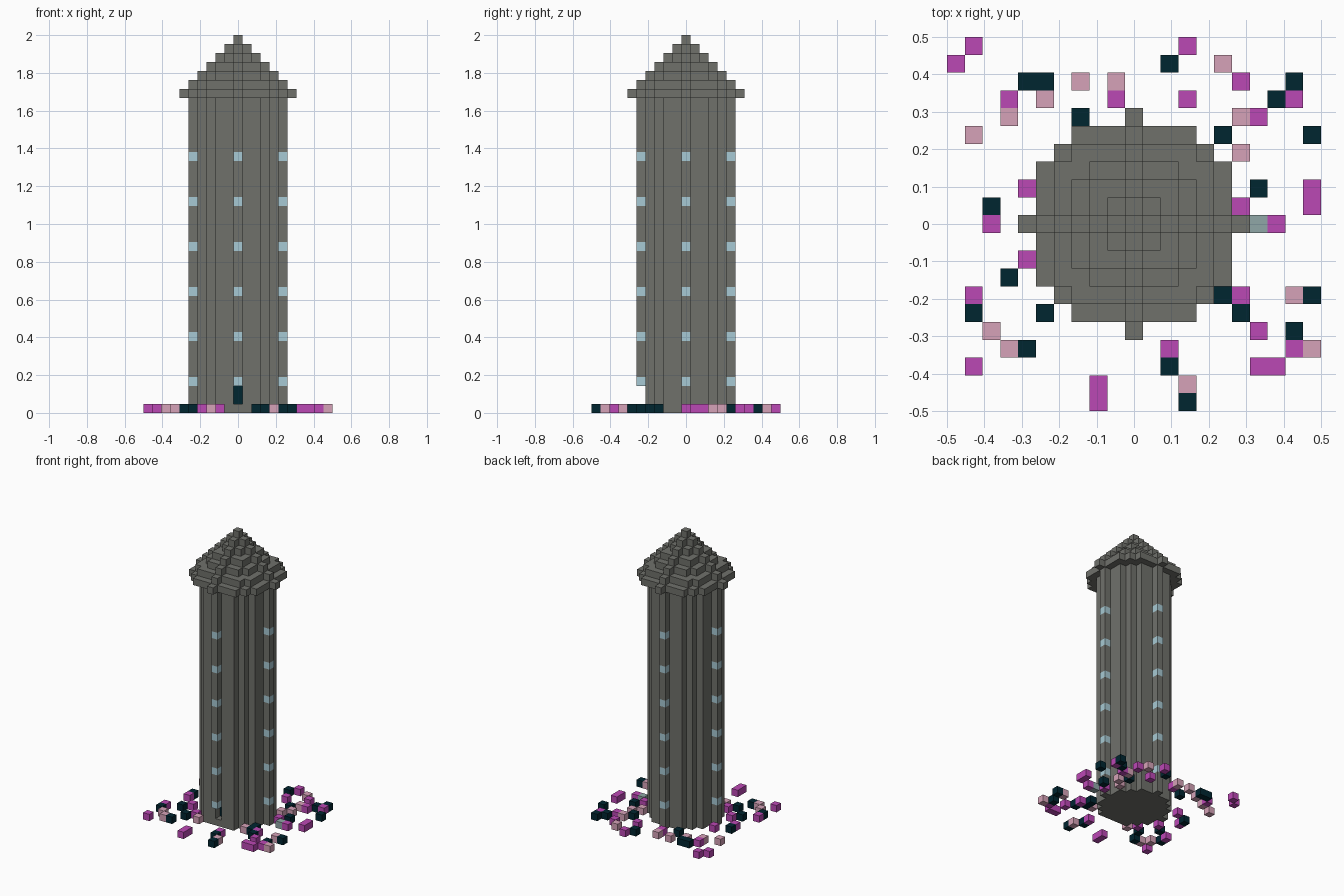
import bpy, bmesh
from mathutils import Vector

if "Cube" in bpy.data.objects:
    bpy.data.objects.remove(bpy.data.objects["Cube"])

U = 2 / 42  # edge of one block


def material(name, rgb):
    m = bpy.data.materials.new(name)
    m.use_nodes = True
    m.diffuse_color = (*rgb, 1)
    m.node_tree.nodes["Principled BSDF"].inputs["Base Color"].default_value = (*rgb, 1)
    return m


MATS = {
    "stone": material("stone grey", (0.162, 0.165, 0.148)),
    "window": material("window blue", (0.39, 0.59, 0.66)),
    "dark": material("dark teal", (0.0, 0.019, 0.03)),
    "magenta": material("magenta", (0.50, 0.065, 0.46)),
    "pink": material("dusty pink", (0.67, 0.365, 0.48)),
    "pale": material("pale teal", (0.28, 0.39, 0.39)),
}
KEYS = list(MATS)
AXES = [Vector(a) for a in ((1, 0, 0), (0, 1, 0), (0, 0, 1))]


def build_blocks(name, cells):
    """Make one mesh from the outer faces of a dict {(x, y, layer): colour key}."""
    bm = bmesh.new()
    for cell, key in cells.items():
        centre = Vector(cell) + AXES[2] / 2
        for k, axis in enumerate(AXES):
            a, b = AXES[(k + 1) % 3] / 2, AXES[(k + 2) % 3] / 2
            for side in (1, -1):
                n = axis * side
                if tuple(int(v) for v in Vector(cell) + n) in cells:
                    continue
                c = centre + n / 2
                quad = [c - a - b, c + a - b, c + a + b, c - a + b][::side]
                face = bm.faces.new([bm.verts.new(p * U) for p in quad])
                face.material_index = KEYS.index(key)
    bmesh.ops.remove_doubles(bm, verts=bm.verts, dist=U / 100)
    # Join flat neighbours of the same colour
    bmesh.ops.dissolve_limit(bm, angle_limit=0.01, verts=bm.verts,
                             edges=bm.edges, delimit={"MATERIAL"})
    mesh = bpy.data.meshes.new(name)
    bm.to_mesh(mesh)
    bm.free()
    for m in MATS.values():
        mesh.materials.append(m)
    obj = bpy.data.objects.new(name, mesh)
    bpy.context.collection.objects.link(obj)


def disc(r, limit):
    span = range(-r, r + 1)
    return [(x, y) for x in span for y in span if x * x + y * y <= limit]


# Round shaft with a one-block rib on each of the four sides
R, SHAFT = 5, 35
RIBS = [(R, 0), (-R, 0), (0, R), (0, -R)]
tower = {(x, y, z): "stone" for z in range(SHAFT)
         for x, y in disc(R, R * R - 1) + RIBS}

# Windows up each rib
for z in range(3, 30, 5):
    for x, y in RIBS:
        tower[x, y, z] = "window"

# Deep doorway at the front, with a sill and a dark door
for z in range(3):
    del tower[0, -R, z]
for z in (1, 2):
    del tower[0, 1 - R, z]
    tower[0, 2 - R, z] = "dark"
build_blocks("tower_shaft", tower)

# Stepped conical roof
roof = {(x, y, SHAFT + 6 - r): "stone" for r in range(7) for x, y in disc(r, r * r)}
build_blocks("stepped_roof", roof)

# Flower blocks scattered on the ground, as block positions per colour
GARDEN = {
    "magenta": [(-9, 10), (3, 10), (-10, 9), (6, 8), (-7, 7), (-1, 7), (3, 7),
                (9, 7), (7, 6), (-6, 2), (10, 2), (6, 1), (10, 1), (-8, 0),
                (8, 0), (-6, -2), (-9, -4), (-4, -4), (6, -4), (7, -6),
                (2, -7), (9, -7), (-9, -8), (7, -8), (8, -8), (-2, -9),
                (-2, -10)],
    "dark": [(2, 9), (-6, 8), (-5, 8), (9, 8), (8, 7), (-3, 6), (5, 5),
             (10, 5), (7, 2), (-8, 1), (-7, -3), (5, -3), (5, -4), (10, -4),
             (-9, -5), (-5, -5), (6, -5), (9, -6), (-6, -7), (2, -8),
             (3, -10)],
    "pink": [(5, 9), (-3, 8), (-1, 8), (-5, 7), (-7, 6), (6, 6), (-9, 5),
             (6, 4), (5, 3), (4, -4), (9, -4), (-3, -5), (-8, -6), (-7, -7),
             (10, -7), (3, -9)],
    "pale": [(7, 0)],
}
flowers = {(x, y, 0): key for key, spots in GARDEN.items() for x, y in spots}
build_blocks("ground_flowers", flowers)
